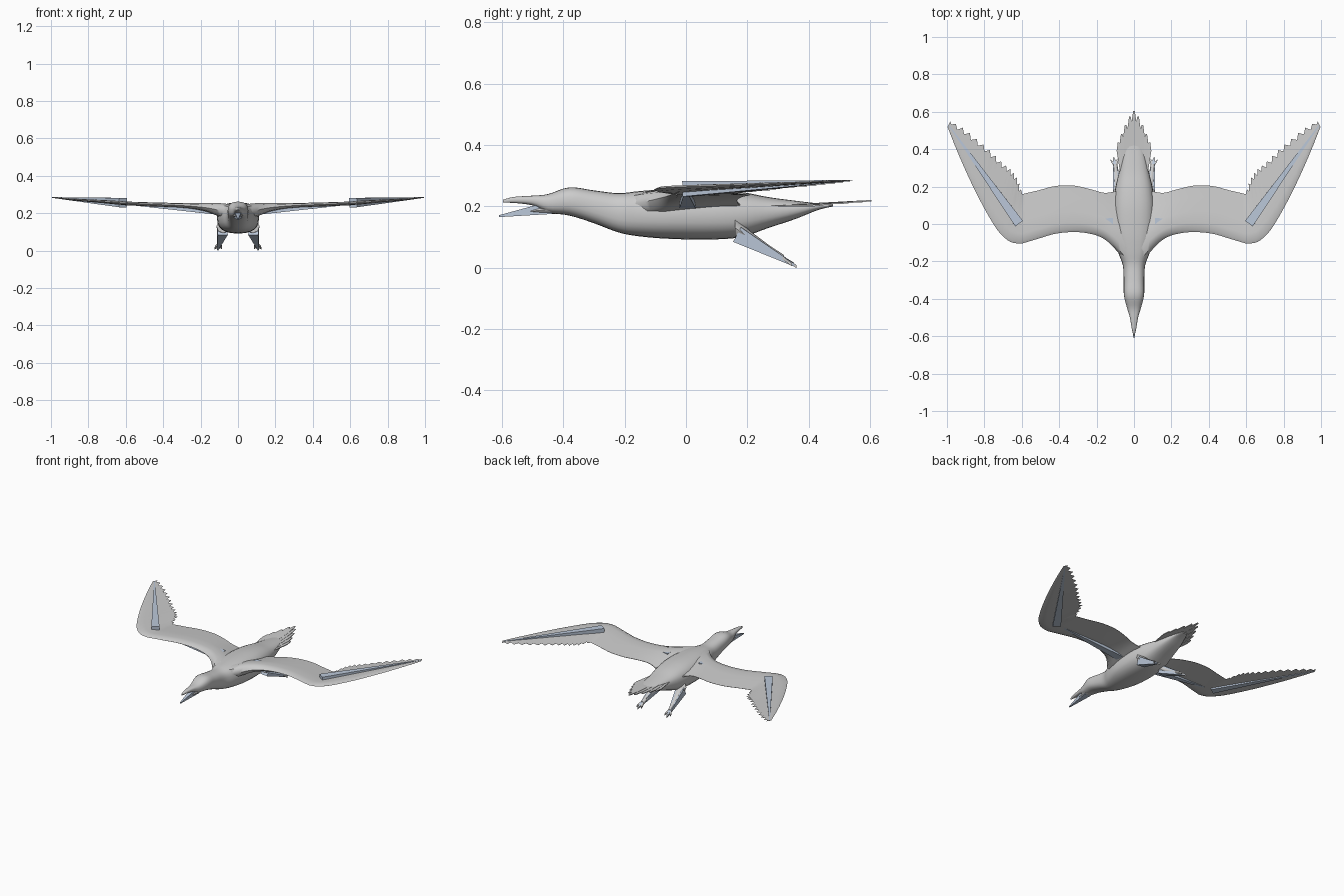
import bpy, bmesh, math
from mathutils import Vector

if "Cube" in bpy.data.objects:
    bpy.data.objects.remove(bpy.data.objects["Cube"])

blue = bpy.data.materials.new("bone_blue")
blue.diffuse_color = (0.5, 0.58, 0.7, 1)
blue.use_nodes = True
blue.node_tree.nodes["Principled BSDF"].inputs["Base Color"].default_value = blue.diffuse_color


def make(name, verts, faces, smooth=True, mat=None):
    me = bpy.data.meshes.new(name)
    me.from_pydata([tuple(v) for v in verts], [], faces)
    bm = bmesh.new()
    bm.from_mesh(me)
    bmesh.ops.recalc_face_normals(bm, faces=bm.faces)
    bm.to_mesh(me)
    bm.free()
    ob = bpy.data.objects.new(name, me)
    bpy.context.collection.objects.link(ob)
    if mat:
        me.materials.append(mat)
    if smooth:
        bpy.ops.object.select_all(action='DESELECT')
        ob.select_set(True)
        bpy.context.view_layer.objects.active = ob
        bpy.ops.object.shade_smooth_by_angle(angle=math.radians(50))
    return ob


def spline(rows, n):
    """Catmull-Rom resampling of parameter rows."""
    out = []
    for i in range(len(rows) - 1):
        a, b, c, d = (rows[max(i - 1, 0)], rows[i], rows[i + 1],
                      rows[min(i + 2, len(rows) - 1)])
        for k in range(n):
            t = k / n
            out.append([0.5 * (2 * q + (r - p) * t + (2 * p - 5 * q + 4 * r - s) * t * t
                        + (3 * q - p - 3 * r + s) * t ** 3)
                        for p, q, r, s in zip(a, b, c, d)])
    out.append(list(rows[-1]))
    return out


def loft(name, rings):
    n = len(rings[0])
    verts = [v for r in rings for v in r]
    faces = [(i * n + j, i * n + (j + 1) % n, (i + 1) * n + (j + 1) % n, (i + 1) * n + j)
             for i in range(len(rings) - 1) for j in range(n)]
    faces += [tuple(range(n)), tuple(range(len(verts) - n, len(verts)))]
    return make(name, verts, faces)


def sgn_pow(v, e):
    return math.copysign(abs(v) ** e, v)


def tube(name, rows, e=0.8, n=24, steps=4):
    """Rounded loft along y from rows of (y, bottom, top, half width)."""
    rings = []
    for y, zb, zt, w in spline(rows, steps):
        ring = []
        for k in range(n):
            a = 2 * math.pi * k / n
            ring.append((w * sgn_pow(math.cos(a), e), y,
                         (zb + zt) / 2 + (zt - zb) / 2 * sgn_pow(math.sin(a), e)))
        rings.append(ring)
    return loft(name, rings)


# Body with head and upper beak
tube("body", [
    (-0.597, .212, .222, .003), (-0.56, .211, .231, .012), (-0.5, .203, .235, .022),
    (-0.45, .18, .24, .037), (-0.38, .17, .262, .054), (-0.3, .145, .252, .055),
    (-0.22, .115, .243, .06), (-0.15, .102, .25, .085), (-0.05, .094, .257, .108),
    (0.08, .092, .257, .112), (0.18, .1, .247, .102), (0.27, .13, .23, .082),
    (0.36, .16, .218, .062), (0.43, .188, .21, .04), (0.48, .2, .207, .02)])

# Lower beak, open
tube("lower_beak", [(-0.55, .183, .187, .004), (-0.5, .178, .192, .016),
                    (-0.45, .175, .205, .028), (-0.41, .175, .21, .03)], e=1, n=12)

# Wing stations: leading x, y, z, trailing x, y, z, thickness
inner = spline([
    (.04, -.21, .2, .04, .2, .19, .09), (.10, -.135, .215, .10, .175, .205, .075),
    (.16, -.08, .228, .16, .167, .222, .05), (.23, -.053, .236, .23, .185, .232, .034),
    (.32, -.043, .242, .32, .205, .236, .026), (.42, -.052, .246, .42, .203, .238, .023),
    (.51, -.078, .25, .51, .18, .24, .021), (.60, -.105, .254, .597, .16, .242, .02)], 4)
outer = spline([
    (.60, -.105, .254, .597, .16, .242, .02), (.66, -.096, .258, .605, .185, .245, .02),
    (.72, -.045, .262, .625, .25, .25, .018), (.77, .03, .265, .66, .295, .255, .016),
    (.82, .12, .268, .71, .335, .26, .014), (.87, .22, .272, .77, .395, .266, .012),
    (.92, .33, .276, .84, .455, .272, .009), (.96, .425, .28, .915, .515, .278, .007),
    (.997, .52, .284, .982, .55, .284, .003)], 4)
# Notches along the outer trailing edge read as feather tips
for i, row in enumerate(outer):
    if i > 4 and i % 2:
        lead, trail = Vector(row[:3]), Vector(row[3:6])
        row[3:6] = trail + (lead - trail).normalized() * min(.025, (lead - trail).length * .3)

section = [(0, 0), (.06, .38), (.2, .55), (.45, .45), (.75, .2), (1, .03),
           (1, -.03), (.75, -.14), (.45, -.3), (.2, -.42), (.06, -.35)]


def wing(name, s):
    rings = []
    for r in inner + outer[1:]:
        lead, trail = Vector(r[:3]), Vector(r[3:6])
        ring = []
        for u, h in section:
            p = lead.lerp(trail, u) + Vector((0, 0, h * r[6]))
            ring.append((p.x * s, p.y, p.z))
        rings.append(ring)
    loft(name, rings)


def bone(name, base, tip, half, end, s):
    """Tapered square spike from base to tip."""
    base, tip = [Vector((p[0] * s, p[1], p[2])) for p in (base, tip)]
    d = (tip - base).normalized()
    side = d.cross(Vector((0, 0, 1))).normalized()
    up = side.cross(d)
    verts = [c + side * h * i + up * h * j for c, h in ((base, half), (tip, end))
             for i, j in ((1, 1), (-1, 1), (-1, -1), (1, -1))]
    make(name, verts, [(0, 1, 2, 3), (4, 5, 6, 7)] +
         [(i, (i + 1) % 4, 4 + (i + 1) % 4, 4 + i) for i in range(4)], False, blue)


def plate(name, outline, thick):
    """Thin flat part with an outline of 3D points."""
    n = len(outline)
    verts = [(x, y, z + d) for d in (thick / 2, -thick / 2) for x, y, z in outline]
    make(name, verts, [tuple(range(n)), tuple(range(n, 2 * n))] +
         [(i, (i + 1) % n, n + (i + 1) % n, n + i) for i in range(n)], False)


for side, s in (("left", 1), ("right", -1)):
    wing(side + "_wing", s)
    bone(side + "_upper_wing_bone", (.115, .005, .22), (.6, 0, .25), .027, .004, s)
    bone(side + "_outer_wing_bone", (.615, .003, .257), (.99, .528, .284), .025, .002, s)
    bone(side + "_leg_bone", (.083, .17, .108), (.108, .353, .008), .027, .004, s)
    # Leg and splayed toes
    rings = []
    for x, y, z, r in ((.08, .16, .13, .035), (.085, .21, .095, .024),
                       (.095, .27, .06, .014), (.1, .32, .03, .011)):
        rings.append([(s * (x + r * math.cos(a * math.pi / 4)), y,
                       z + r * math.sin(a * math.pi / 4)) for a in range(8)])
    loft(side + "_leg", rings)
    for k, (x, y, z) in enumerate(((.086, .352, .012), (.108, .36, .004), (.126, .345, .01))):
        bone_from, tip = Vector((.1, .31, .036)), Vector((x, y, z))
        mid = bone_from.lerp(tip, .6)
        plate(f"{side}_toe_{k}", [(s * (bone_from.x - .008), bone_from.y, bone_from.z),
                                  (s * (mid.x - .007), mid.y, mid.z), (s * tip.x, tip.y, tip.z),
                                  (s * (mid.x + .007), mid.y, mid.z),
                                  (s * (bone_from.x + .008), bone_from.y, bone_from.z)], .01)

# Beak bone
bone("beak_bone", (0, -.44, .196), (0, -.61, .168), .021, .003, 1)

# Tail feathers, overlapping fan
for k, (x, y) in enumerate(((0, .605), (.022, .575), (.045, .53), (.066, .48), (.083, .435))):
    for s in ((1, -1) if k else (1,)):
        root, tip = Vector((x * .65, .26, .2)), Vector((x, y, .2 + (y - .4) * .09))
        m = root.lerp(tip, .75)
        plate(f"tail_feather_{k}_{'l' if s > 0 else 'r'}",
              [(s * (root.x - .018), root.y, root.z), (s * (m.x - .017), m.y, m.z),
               (s * (tip.x - .004), tip.y, tip.z), (s * (tip.x + .004), tip.y, tip.z),
               (s * (m.x + .017), m.y, m.z), (s * (root.x + .018), root.y, root.z)], .005)
